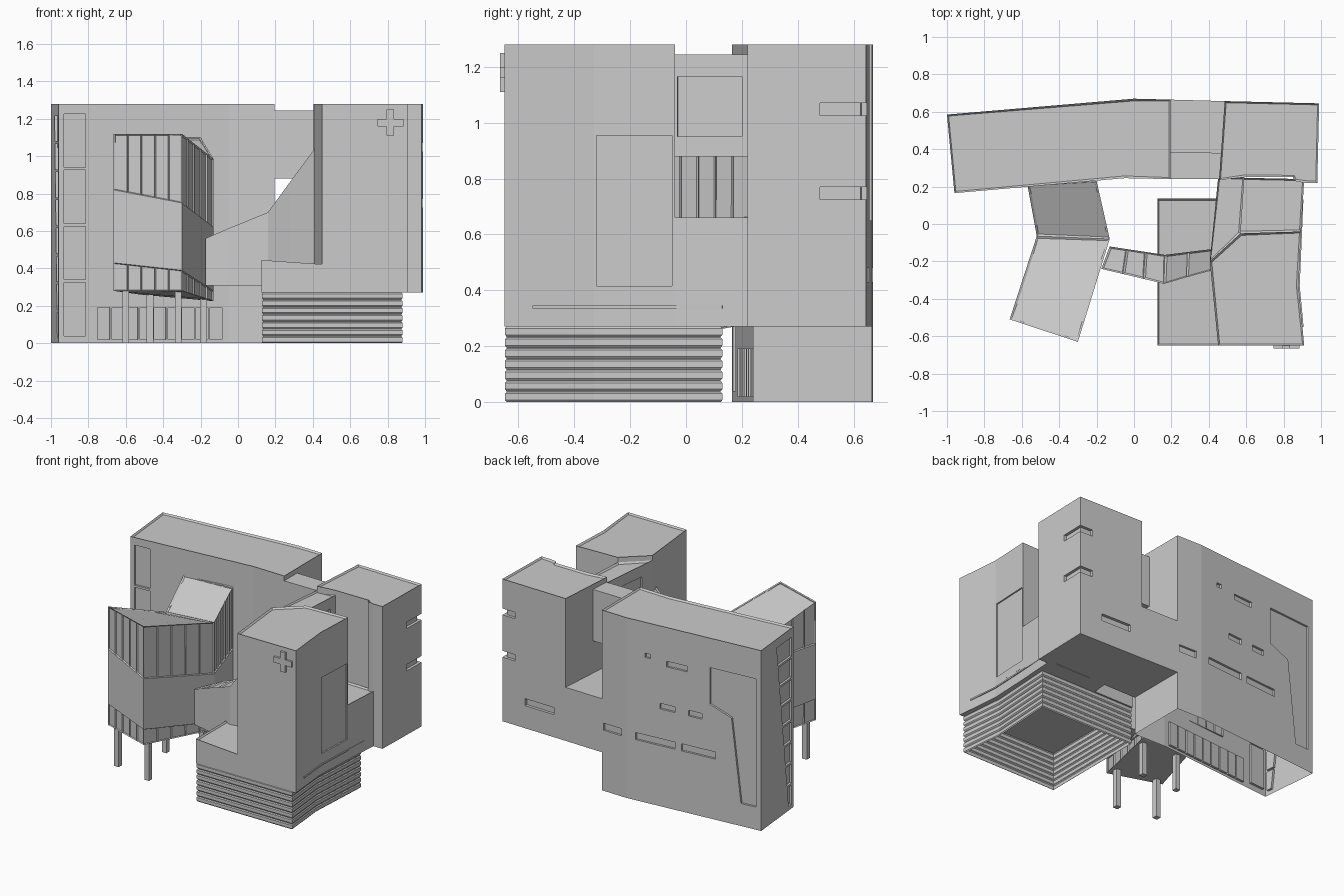
import bpy, bmesh
from mathutils import Vector

old = bpy.data.objects.get("Cube")
if old:
    bpy.data.objects.remove(old, do_unlink=True)

grey = bpy.data.materials.new("concrete_grey")
grey.use_nodes = True
GREY = (0.6, 0.6, 0.6, 1)
grey.diffuse_color = GREY
grey.node_tree.nodes["Principled BSDF"].inputs["Base Color"].default_value = GREY


def finish(bm, name):
    bmesh.ops.recalc_face_normals(bm, faces=bm.faces)
    mesh = bpy.data.meshes.new(name)
    bm.to_mesh(mesh)
    bm.free()
    mesh.materials.append(grey)
    ob = bpy.data.objects.new(name, mesh)
    bpy.context.collection.objects.link(ob)
    return ob


def skin(bm, rings):
    """Join rings of points; return the vertex rows and the side faces per row."""
    rows = [[bm.verts.new(p) for p in ring] for ring in rings]
    n = len(rows[0])
    sides = [[bm.faces.new((lo[i], lo[(i + 1) % n], hi[(i + 1) % n], hi[i]))
              for i in range(n)] for lo, hi in zip(rows, rows[1:])]
    return rows, sides


def prism(name, plan, z0, z1, rim=False):
    """Extruded plan; z1 is a number or a rule giving height from x."""
    top = z1 if callable(z1) else lambda x: z1
    bm = bmesh.new()
    rows, _ = skin(bm, [[(x, y, z0) for x, y in plan], [(x, y, top(x)) for x, y in plan]])
    bm.faces.new(rows[0])
    roof = bm.faces.new(rows[1])
    bmesh.ops.recalc_face_normals(bm, faces=bm.faces)
    if rim:
        bmesh.ops.inset_region(bm, faces=[roof], thickness=0.012, depth=-0.012)
    return finish(bm, name)


def slab(bm, a, b, outline, inner, outer):
    """Plate on the wall a-b; outline is (coordinate along wall, height)."""
    a, b = Vector(a), Vector(b)
    d = b - a
    k = 0 if abs(d.x) > abs(d.y) else 1
    out = Vector((d.y, -d.x)).normalized()
    rings = []
    for off in (-inner, outer):
        pts = [a + d * ((c - a[k]) / d[k]) + out * off for c, z in outline]
        rings.append([(p.x, p.y, z) for p, (c, z) in zip(pts, outline)])
    rows, _ = skin(bm, rings)
    bm.faces.new(rows[0])
    bm.faces.new(rows[1])


def rect(c0, c1, z0, z1):
    return [(c0, z0), (c1, z0), (c1, z1), (c0, z1)]


def recess(ob, windows, depth=0.02):
    """Cut shallow openings given as (wall start, wall end, outline)."""
    bm = bmesh.new()
    for a, b, outline in windows:
        slab(bm, a, b, outline, depth, 0.01)
    cutter = finish(bm, ob.name + "_cutter")
    cutter.hide_render = True
    mod = ob.modifiers.new("openings", "BOOLEAN")
    mod.operation, mod.solver, mod.object, mod.use_self = "DIFFERENCE", "EXACT", cutter, True
    bpy.context.view_layer.objects.active = ob
    bpy.ops.object.modifier_apply(modifier=mod.name)
    bpy.data.objects.remove(cutter, do_unlink=True)


# Long rear block, open underneath
NW, SW, S, SE, NE, N = ((-1, .585), (-.96, .165), (-.05, .245),
                        (.195, .24), (.195, .665), (0, .67))
rear = prism("rear_block", [NW, SW, S, SE, NE, N], 0, 1.28, True)
cuts = [(N, NW, rect(*r)) for r in (
    (-.36, -.07, .43, .48), (-.66, -.41, .43, .48), (-.45, -.3, 1.0, 1.04),
    (-.18, -.14, 1.03, 1.06), (-.36, -.25, .69, .73), (-.56, -.46, .69, .73))]
cuts.append((NE, N, rect(.04, .18, .43, .48)))
cuts.append((N, NW, [(-.62, 1.07), (-.62, .81), (-.78, .75), (-.85, .16), (-.96, .16), (-.96, 1.07)]))
for i in range(8):                      # tapering end window
    z0, z1 = .03 + i * .15, .165 + i * .15
    taper = lambda z: .225 + .13 * z
    cuts.append((NW, SW, [(.19, z0), (taper(z0), z0), (taper(z1), z1), (.19, z1)]))
for i in range(4):                      # corner window column
    cuts.append((SW, S, rect(-.93, -.815, .04 + i * .3, .325 + i * .3)))
for i in range(9):                      # ground floor glazing
    cuts.append((SW, S, rect(-.75 + i * .075, -.685 + i * .075, .02, .19)))
recess(rear, cuts, 0.015)
bm = bmesh.new()
bm.from_mesh(rear.data)
floor = [f for f in bm.faces if all(v.co.z < .0001 for v in f.verts)]
bmesh.ops.delete(bm, geom=floor, context="FACES")
bm.to_mesh(rear.data)
bm.free()

# Raised rear tower with corner windows
TN, TE = (.485, .657), (.99, .645)
T0 = (.98, .22)
tower = prism("rear_tower", [(.455, .235), (.59, .25), (.85, .25), (.86, .23),
                             (.91, .22), T0, TE, TN], .27, 1.28, True)
cuts = [(TE, TN, rect(.58, .81, .43, .48))]
for z in (.725, 1.025):
    cuts += [(T0, TE, rect(.48, .66, z, z + .045)), (TE, TN, rect(.89, 1.0, z, z + .045))]
recess(tower, cuts)

# Link between the rear block and the tower, with a void through it
prism("link_base", [(.19, .24), (.456, .24), (.485, .657), (.19, .665)], .27, .65)
prism("link_bridge", [(.19, .24), (.458, .24), (.465, .38), (.19, .385)], .88, 1.245)
prism("terrace", [(.405, -.2), (.57, -.05), (.893, -.04), (.91, .24), (.45, .25)], .27, .66, True)
link = prism("upper_link", [(.405, -.2), (.57, -.05), (.59, .25), (.45, .25)], .88, 1.245, True)
recess(link, [((.57, -.05), (.59, .25), rect(-.03, .2, .95, 1.165)),
              ((.45, .25), (.405, -.2), rect(-.1, .2, .95, 1.165))], .012)

# Front tower with side panel and cross emblem
E0, E1 = (.88, -.33), (.893, -.04)
front = prism("front_tower", [(.45, -.65), (.91, -.65), E0, E1, (.57, -.05), (.405, -.2)],
              .36, 1.28, True)
recess(front, [(E0, E1, rect(-.32, -.05, .415, .955))], .01)
bm = bmesh.new()
w, r, cx, cz = .02, .07, .815, 1.18
cross = [(-w, -r), (w, -r), (w, -w), (r, -w), (r, w), (w, w),
         (w, r), (-w, r), (-w, w), (-r, w), (-r, -w), (-w, -w)]
slab(bm, (.45, -.65), (.91, -.65), [(cx + x, cz + z) for x, z in cross], .005, .015)
finish(bm, "cross_emblem")

# Sloping base with louvred skirt below
base = [(.125, -.65), (.91, -.65), (.88, -.33), (.9, .135), (.125, .135)]
prism("front_base", base, .27, lambda x: .445 - .07 * (x - .125), True)
bm = bmesh.new()
slab(bm, base[1], base[2], rect(-.55, -.33, .335, .345), .005, .006)
slab(bm, base[2], base[3], rect(-.33, .13, .335, .345), .005, .006)
finish(bm, "base_ledge")
plan = [(.128, -.648), (.88, -.648), (.85, -.33), (.875, .13), (.128, .13)]
rings = []
for i in range(7):
    for z, s in ((0, .985), (.007, 1), (.03, 1), (.036, .985)):
        rings.append([(.5 + (x - .5) * s, -.26 + (y + .26) * s, i * .039 + z) for x, y in plan])
bm = bmesh.new()
skin(bm, rings)
finish(bm, "louvred_skirt")

# Glazed corridor climbing to the front tower
bm = bmesh.new()
rings = []
for x0, x1, y0, y1, z in ((-.175, -.13, -.24, -.12, .56), (-.06, -.04, -.267, -.134, .61),
                          (.05, .06, -.293, -.149, .655), (.16, .165, -.32, -.165, .70),
                          (.28, .285, -.285, -.15, .865), (.41, .41, -.25, -.135, 1.04)):
    rings.append([(x0, y0, .31), (x1, y1, .31), (x1, y1, z), (x0, y0, z)])
rows, sides = skin(bm, rings)
bm.faces.new(rows[0])
bm.faces.new(rows[-1])
bmesh.ops.recalc_face_normals(bm, faces=bm.faces)
bmesh.ops.inset_individual(bm, faces=[s[2] for s in sides], thickness=.012, depth=-.008)
finish(bm, "glazed_corridor")

# Faceted pavilion: corner x, y, then heights of sill, lower band, upper band, eave
corners = [(-.665, -.51, .28, .43, .82, 1.12), (-.3, -.63, .28, .39, .75, 1.12),
           (-.13, -.08, .225, .28, .62, .985), (-.2, .23, .28, .33, .66, 1.1),
           (-.57, .21, .28, .4, .8, 1.1), (-.52, -.065, .26, .4, .8, .95)]
COLS = 5
points = []
for i, c in enumerate(corners):
    a, b = Vector(c), Vector(corners[(i + 1) % len(corners)])
    points += [a.lerp(b, k / COLS) for k in range(COLS)]
bm = bmesh.new()
rows, sides = skin(bm, [[(p[0], p[1], p[2 + j]) for p in points] for j in range(4)])
ca, fa = 2 * COLS, 5 * COLS             # ends of the roof valley
roof = []
for row in (rows[0], rows[3]):
    roof = [bm.faces.new(row[:ca + 1] + row[fa:]), bm.faces.new(row[ca:fa + 1])]
bmesh.ops.recalc_face_normals(bm, faces=bm.faces)
bmesh.ops.inset_individual(bm, faces=sides[0] + sides[2], thickness=.006, depth=-.008)
bmesh.ops.inset_individual(bm, faces=roof, thickness=.012, depth=-.008)
finish(bm, "faceted_pavilion")

# Pavilion legs
h = .018
for i, (x, y) in enumerate(((-.6, -.49), (-.32, -.55), (-.47, -.14), (-.185, -.13))):
    prism(f"pavilion_leg_{i + 1}", [(x - h, y - h), (x + h, y - h), (x + h, y + h), (x - h, y + h)],
          0, .285)
